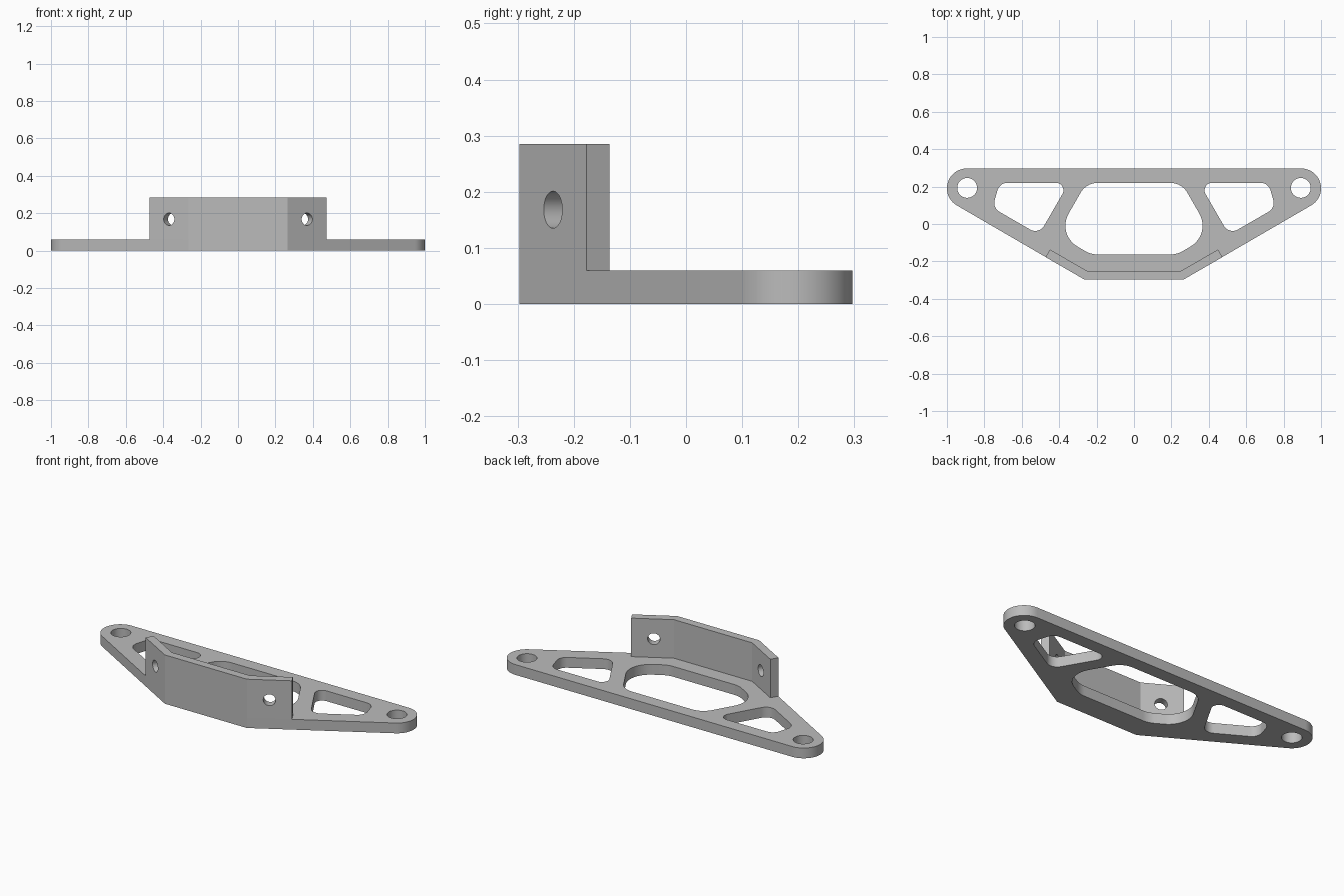
import bpy, bmesh, math
from mathutils import Vector, Matrix

if "Cube" in bpy.data.objects:
    bpy.data.objects.remove(bpy.data.objects["Cube"])

PLATE_T, WALL_TOP, WALL_T = 0.06, 0.285, 0.047
SLOPE = math.radians(30)
CORNER = Vector((0.265, -0.297))            # front bend of the outline
ALONG = Vector((math.cos(SLOPE), math.sin(SLOPE)))

grey = bpy.data.materials.new("satin_grey")
grey.use_nodes = True
grey.diffuse_color = (0.5, 0.5, 0.5, 1)
grey.node_tree.nodes["Principled BSDF"].inputs["Base Color"].default_value = (0.5, 0.5, 0.5, 1)


def rounded(corners, steps=12):
    """Convex polygon of (x, y, radius) corners, each turned into an arc."""
    pts = []
    for i, (x, y, r) in enumerate(corners):
        p = Vector((x, y))
        a = (Vector(corners[i - 1][:2]) - p).normalized()
        b = (Vector(corners[(i + 1) % len(corners)][:2]) - p).normalized()
        if r == 0:
            pts.append(p)
            continue
        half = a.angle(b) / 2
        centre = p + (a + b).normalized() * r / math.sin(half)
        start = p + a * r / math.tan(half) - centre
        end = p + b * r / math.tan(half) - centre
        turn = math.atan2(start.x * end.y - start.y * end.x, start.dot(end))
        for k in range(steps + 1):
            pts.append(centre + Matrix.Rotation(turn * k / steps, 2) @ start)
    return pts


def mirrored(pts):
    return [Vector((-p[0], p[1])) for p in reversed(pts)]


def prism(name, pts, z0, z1):
    bm = bmesh.new()
    face = bm.faces.new([bm.verts.new((p[0], p[1], z0)) for p in pts])
    top = bmesh.ops.extrude_face_region(bm, geom=[face])
    bmesh.ops.translate(bm, vec=(0, 0, z1 - z0),
                        verts=[v for v in top["geom"] if isinstance(v, bmesh.types.BMVert)])
    bmesh.ops.recalc_face_normals(bm, faces=bm.faces)
    mesh = bpy.data.meshes.new(name)
    bm.to_mesh(mesh)
    bm.free()
    mesh.materials.append(grey)
    obj = bpy.data.objects.new(name, mesh)
    bpy.context.collection.objects.link(obj)
    return obj


def circle(x, y, r, n=48):
    return [Vector((x + r * math.cos(math.tau * i / n), y + r * math.sin(math.tau * i / n)))
            for i in range(n)]


def finish(obj, cutters):
    """Cut the holes, drop the cutters and shade the arcs smooth."""
    bpy.ops.object.select_all(action='DESELECT')
    obj.select_set(True)
    bpy.context.view_layer.objects.active = obj
    for cutter in cutters:
        mod = obj.modifiers.new("cut", 'BOOLEAN')
        mod.operation, mod.solver, mod.object = 'DIFFERENCE', 'EXACT', cutter
        bpy.ops.object.modifier_apply(modifier=mod.name)
        bpy.data.objects.remove(cutter)
    bpy.ops.object.shade_smooth_by_angle(angle=SLOPE * 0.8)


# Base plate: straight front and back, rounded ears at both ends
ear, ear_r = Vector((0.894, 0.191)), 0.106
arc = [ear + ear_r * Vector((math.cos(a), math.sin(a)))
       for a in [math.radians(-60 + 150 * i / 30) for i in range(31)]]
half = [CORNER] + arc
plate = prism("base_plate", half + mirrored(half), 0, PLATE_T)

# Windows and ear holes in the plate
centre_half = [(0.229, -0.163, 0.13), (0.414, -0.056, 0.13), (0.255, 0.22, 0.105)]
centre_window = rounded(centre_half + [(-x, y, r) for x, y, r in reversed(centre_half)])
side_window = rounded([(0.508, -0.057, 0.055), (0.757, 0.087, 0.055),
                       (0.718, 0.22, 0.055), (0.348, 0.22, 0.04)])
outlines = [centre_window]
for shape in (side_window, circle(0.892, 0.193, 0.053)):
    outlines += [shape, mirrored(shape)]
finish(plate, [prism("cutter", s, -0.1, 0.2) for s in outlines])

# Upright wall following the front bends
tip = CORNER + ALONG * 0.24
inward = Vector((-ALONG.y, ALONG.x)) * WALL_T
inner_bend = CORNER + Vector((-WALL_T * math.tan(SLOPE / 2), WALL_T))
outer = [CORNER, tip]
inner = [tip + inward, inner_bend]
wall = prism("front_wall", outer + inner + mirrored(outer + inner), PLATE_T, WALL_TOP)

# Bolt holes square to the angled ends of the wall
bolts = []
for side in (1, -1):
    cutter = prism("cutter", circle(0, 0, 0.033), -0.12, 0.12)
    spot = CORNER + ALONG * 0.12
    axis = Vector((side * ALONG.y, -ALONG.x, 0))
    turn = axis.to_track_quat('Z', 'Y').to_matrix().to_4x4()
    cutter.data.transform(Matrix.Translation((side * spot.x, spot.y, 0.168)) @ turn)
    bolts.append(cutter)
finish(wall, bolts)
